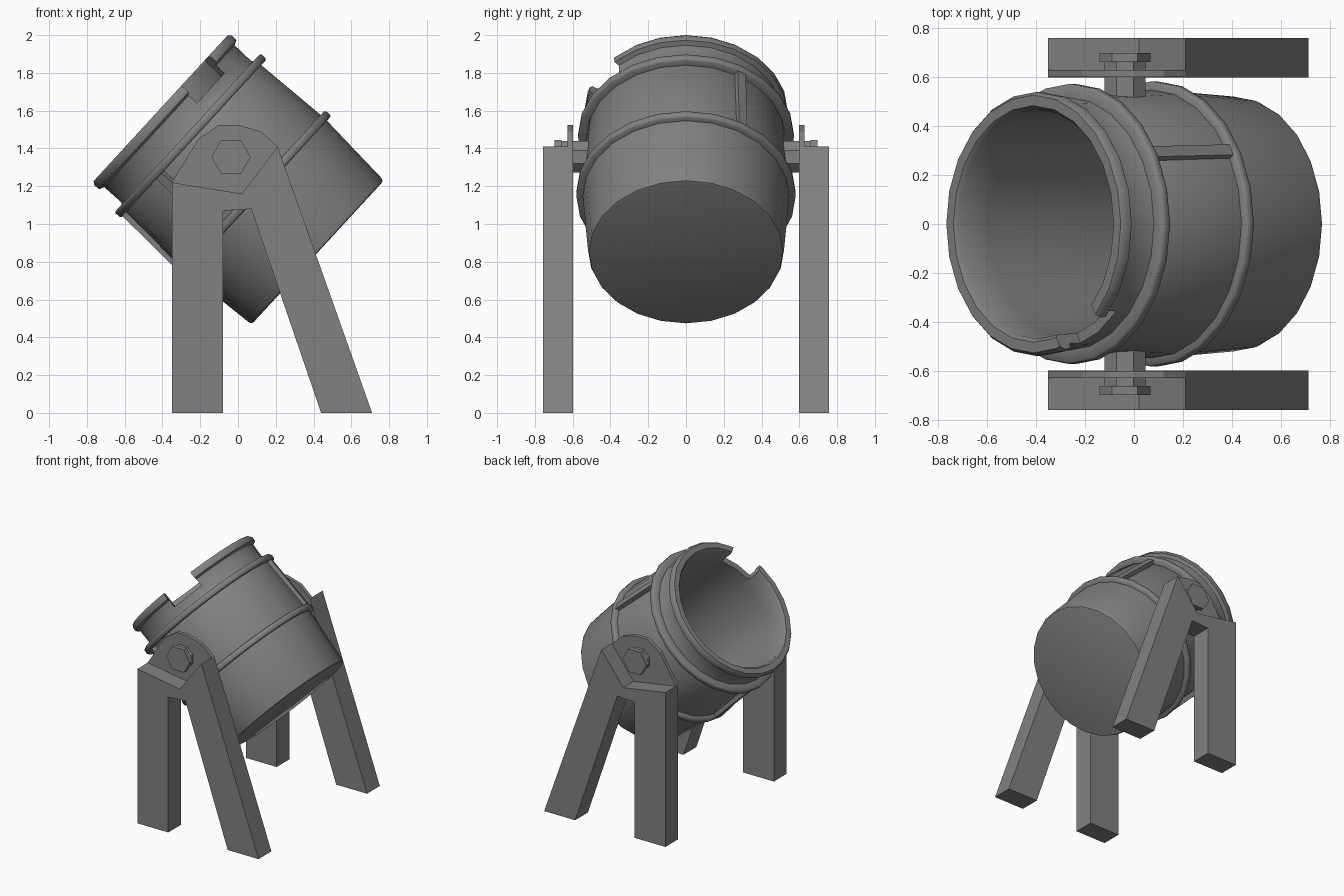
import bpy, bmesh
from math import sin, cos, pi, radians
from mathutils import Matrix

if "Cube" in bpy.data.objects:
    bpy.data.objects.remove(bpy.data.objects["Cube"])

SEG = 24
# Pot frame: local z runs from the base centre to the mouth
POT = Matrix.Translation((0.41, 0, 0.86)) @ Matrix.Rotation(radians(-47.4), 4, 'Y')
iron = bpy.data.materials.new("dark_iron")
iron.diffuse_color = (0.22, 0.22, 0.22, 1)
iron.use_nodes = True
iron.node_tree.nodes["Principled BSDF"].inputs["Base Color"].default_value = iron.diffuse_color


def finish(name, bm, matrix=Matrix.Identity(4), smooth=False):
    bm.transform(matrix)
    bmesh.ops.recalc_face_normals(bm, faces=bm.faces)
    me = bpy.data.meshes.new(name)
    bm.to_mesh(me)
    bm.free()
    me.materials.append(iron)
    ob = bpy.data.objects.new(name, me)
    bpy.context.collection.objects.link(ob)
    if smooth:
        bpy.ops.object.select_all(action='DESELECT')
        ob.select_set(True)
        bpy.context.view_layer.objects.active = ob
        bpy.ops.object.shade_smooth_by_angle(angle=radians(50))
    return ob


def lathe(name, profile, closed):
    """Revolve (radius, height) points about the pot axis."""
    bm = bmesh.new()
    rings = [[bm.verts.new((r * cos(2 * pi * i / SEG), r * sin(2 * pi * i / SEG), h))
              for i in range(SEG)] for r, h in profile]
    pairs = list(zip(rings, rings[1:])) + ([(rings[-1], rings[0])] if closed else [])
    for a, b in pairs:
        for i in range(SEG):
            j = (i + 1) % SEG
            bm.faces.new((a[i], a[j], b[j], b[i]))
    if not closed:
        bm.faces.new(rings[0])
        bm.faces.new(rings[-1])
    return finish(name, bm, POT, True)


def box(name, size, matrix):
    bm = bmesh.new()
    bmesh.ops.create_cube(bm, size=1)
    bm.transform(Matrix.Diagonal((*size, 1)))
    return finish(name, bm, matrix)


def slab(name, outline, y0, y1):
    """Extrude an x-z outline along y."""
    bm = bmesh.new()
    f = bm.faces.new([bm.verts.new((x, y0, z)) for x, z in outline])
    new = bmesh.ops.extrude_face_region(bm, geom=[f])['geom']
    bmesh.ops.translate(bm, vec=(0, y1 - y0, 0),
                        verts=[v for v in new if isinstance(v, bmesh.types.BMVert)])
    return finish(name, bm)


def ngon(cx, cz, r, n, start=0.0):
    return [(cx + r * cos(start + 2 * pi * i / n), cz + r * sin(start + 2 * pi * i / n))
            for i in range(n)]


# Hollow pot with rolled rim
pot = lathe("pot", [(0.500, -0.016), (0.513, -0.012), (0.519, 0.005), (0.548, 0.44),
                    (0.527, 0.90), (0.508, 0.93), (0.510, 1.05), (0.536, 1.062),
                    (0.538, 1.095), (0.525, 1.113), (0.482, 1.113), (0.468, 1.095),
                    (0.462, 0.93), (0.462, 0.08)], False)

# Pouring notch cut in the rim
cutter = box("notch_cutter", (0.3, 0.25, 0.3),
             POT @ Matrix.Rotation(radians(-58.5), 4, 'Z') @ Matrix.Translation((0.5, 0, 1.14)))
cutter.hide_render = True
mod = pot.modifiers.new("notch", 'BOOLEAN')
mod.operation, mod.solver, mod.object = 'DIFFERENCE', 'EXACT', cutter
bpy.context.view_layer.objects.active = pot
bpy.ops.object.modifier_apply(modifier="notch")
bpy.data.objects.remove(cutter)

# Hoops around the pot
for name, inner, outer, low, high in (("lower_hoop", 0.535, 0.581, 0.42, 0.465),
                                      ("upper_hoop", 0.515, 0.571, 0.875, 0.92)):
    lathe(name, [(inner, low), (outer - 0.008, low), (outer, low + 0.008),
                 (outer, high - 0.008), (outer - 0.008, high), (inner, high)], True)

# Straps joining the hoops
for angle in (32, 175, 241):
    box("strap", (0.05, 0.05, 0.45), POT @ Matrix.Rotation(radians(angle), 4, 'Z')
        @ Matrix.Translation((0.54, 0, 0.67)) @ Matrix.Rotation(radians(-2), 4, 'Y'))

# Stands, bearing plates and pivots on both sides
LEGS = [(-0.35, 0), (-0.08, 0), (-0.08, 1.07), (0.07, 1.08), (0.44, 0), (0.71, 0),
        (0.21, 1.41), (0.02, 1.16), (-0.35, 1.22)]
PLATE = [(-0.35, 1.22), (-0.35, 1.1), (0.1, 1.1), (0.21, 1.41), (0.12, 1.49), (0.0, 1.525),
         (-0.10, 1.525), (-0.21, 1.45)]
for side, s in (("front", -1), ("back", 1)):
    slab(side + "_legs", LEGS, s * 0.597, s * 0.757)
    slab(side + "_plate", PLATE, s * 0.598, s * 0.627)
    slab(side + "_axle", ngon(-0.037, 1.355, 0.09, 8, pi / 8), s * 0.5, s * 0.665)
    slab(side + "_bolt_head", ngon(-0.037, 1.355, 0.104, 6), s * 0.66, s * 0.697)
